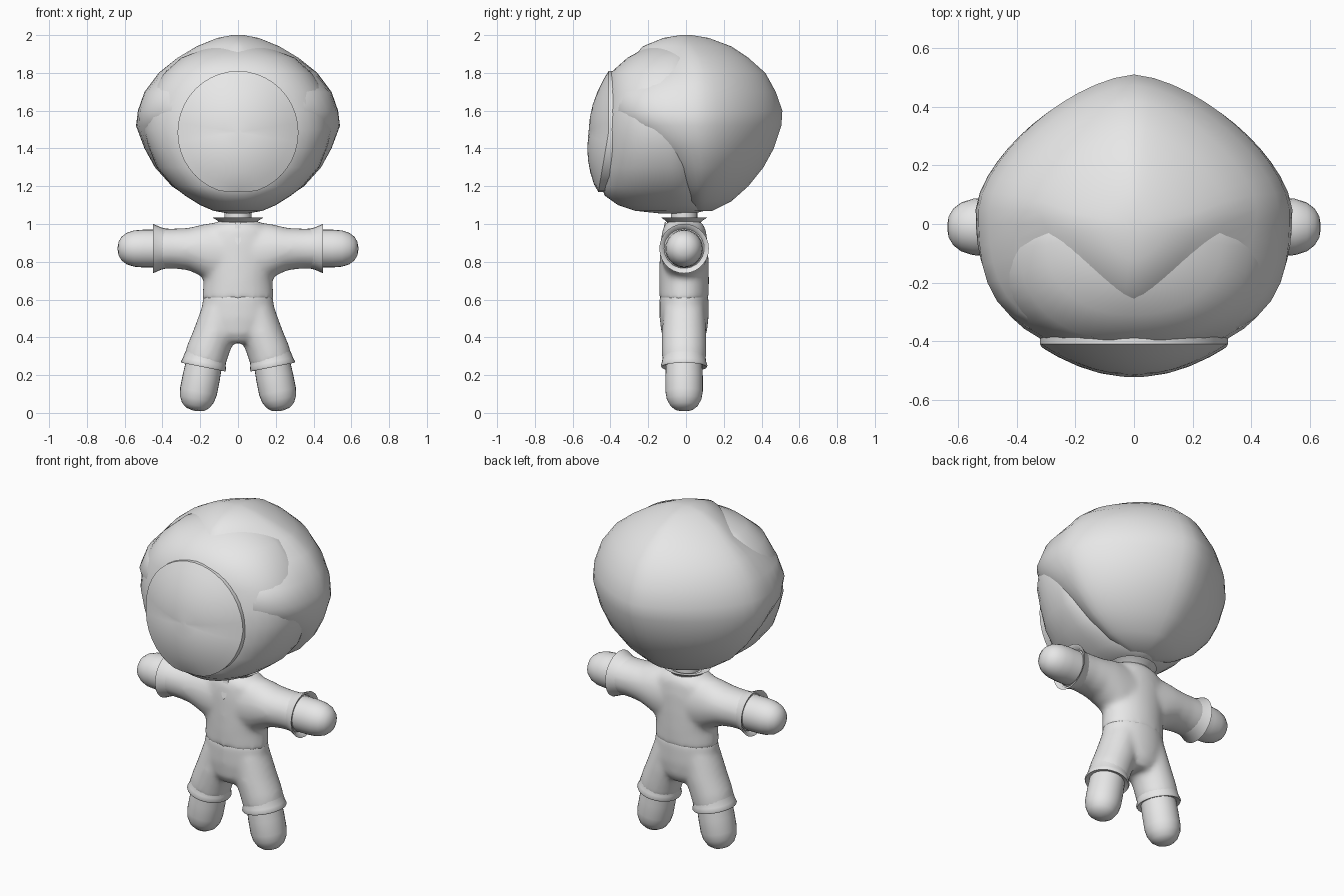
import bpy, bmesh
from math import sin, cos, pi
from mathutils import Vector

if "Cube" in bpy.data.objects:
    bpy.data.objects.remove(bpy.data.objects["Cube"])

GREY = (0.8, 0.8, 0.8, 1)
mat = bpy.data.materials.new("plain grey")
mat.use_nodes = True
mat.diffuse_color = GREY
mat.node_tree.nodes["Principled BSDF"].inputs["Base Color"].default_value = GREY
YC = -0.01  # depth centre of the body


def ring(centre, axis, rx, ry, n=28):
    """Ellipse round an axis lying in the XZ plane; ry is the depth radius."""
    a = Vector(axis).normalized()
    side = Vector((0, 1, 0)).cross(a)
    return [Vector(centre) + side * rx * cos(2 * pi * i / n)
            + Vector((0, ry * sin(2 * pi * i / n), 0)) for i in range(n)]


def build(name, lofts, capped=True, blend=False, angle=0.8):
    """One object from lofts, each a list of rings with equal point counts."""
    bm = bmesh.new()
    for rings in lofts:
        rows = [[bm.verts.new(p) for p in r] for r in rings]
        n = len(rows[0])
        for a, b in zip(rows, rows[1:]):
            for i in range(n):
                j = (i + 1) % n
                bm.faces.new((a[i], a[j], b[j], b[i]))
        if capped:
            bm.faces.new(rows[0])
            bm.faces.new(rows[-1])
    bmesh.ops.recalc_face_normals(bm, faces=bm.faces)
    me = bpy.data.meshes.new(name)
    bm.to_mesh(me)
    bm.free()
    me.materials.append(mat)
    ob = bpy.data.objects.new(name, me)
    bpy.context.collection.objects.link(ob)
    bpy.ops.object.select_all(action='DESELECT')
    bpy.context.view_layer.objects.active = ob
    ob.select_set(True)
    if blend:  # melt overlapping lofts into one soft cloth surface
        rm = ob.modifiers.new("Merge", 'REMESH')
        rm.mode = 'VOXEL'
        rm.voxel_size = 0.014
        rm.use_smooth_shade = True
        sm = ob.modifiers.new("Soften", 'SMOOTH')
        sm.factor = 0.5
        sm.iterations = 10
    else:
        bpy.ops.object.shade_smooth_by_angle(angle=angle)
    return ob


def head_ring(z, w, yc, yf, yb, pf, pb, n=48):
    """Cross-section with separate superellipse powers for front and back."""
    pts = []
    for i in range(n):
        t = 2 * pi * i / n
        c, s = cos(t), sin(t)
        p, d = (pb, yb - yc) if s > 0 else (pf, yc - yf)
        k = (abs(c) ** p + abs(s) ** p) ** (-1 / p)
        pts.append(Vector((w * c * k, yc + d * s * k, z)))
    return pts


# Hair shell: z, half width, y centre, front, back, front power
hair = [(2.0, .03, 0, -.03, .03, 2), (1.985, .11, 0, -.12, .12, 1.8),
        (1.94, .22, .01, -.23, .24, 1.5), (1.88, .32, .04, -.28, .33, 1.4),
        (1.8, .42, .05, -.34, .42, 1.9), (1.7, .495, .05, -.40, .475, 2.8),
        (1.6, .53, .05, -.41, .51, 3), (1.52, .54, .05, -.38, .505, 2.7),
        (1.4, .495, .07, -.28, .465, 2.3), (1.3, .44, .08, -.18, .41, 2),
        (1.2, .35, .08, -.08, .33, 2), (1.12, .23, .08, -.02, .24, 2),
        (1.07, .08, .08, .02, .14, 2)]
build("hair", [[head_ring(*r, 1.55) for r in hair]], angle=1.2)

# Front of the head
skull = [(1.955, .03, -.05, -.08, 0, 2), (1.94, .15, -.05, -.2, .07, 2),
         (1.88, .3, -.07, -.31, .1, 2.2), (1.8, .39, -.08, -.4, .12, 2.3),
         (1.7, .46, -.08, -.42, .14, 2.4), (1.6, .49, -.08, -.44, .15, 2.4),
         (1.5, .5, -.08, -.45, .15, 2.4), (1.4, .47, -.08, -.455, .15, 2.4),
         (1.3, .43, -.08, -.455, .15, 2.4), (1.2, .345, -.08, -.45, .15, 2.4),
         (1.15, .28, -.08, -.43, .15, 2.3), (1.1, .2, -.08, -.36, .13, 2.2),
         (1.07, .13, -.08, -.27, .1, 2), (1.055, .05, -.06, -.13, .04, 2)]
build("head", [[head_ring(*r, 2) for r in skull]], angle=1.2)

# Domed face plate, leaning forward at the chin
def face_ring(f, back=0.0, n=40):
    pts = []
    for i in range(n):
        t = 2 * pi * i / n
        dz = max(-.315, .325 * f * sin(t))
        lean = .055 * max(0, -dz) / .32
        pts.append(Vector((.32 * f * cos(t),
                           back - .41 - .105 * (1 - f * f) - lean, 1.485 + dz)))
    return pts


build("face", [[face_ring(1, .06)] + [face_ring(f) for f in (1, .85, .65, .45, .25, .06)]])

# Neck and flared collar
UP = (0, 0, 1)
build("neck", [[ring((0, YC, z), UP, .072, .07) for z in (.98, 1.1)]])
build("collar", [[ring((0, YC, z), UP, r, r * .9) for z, r in
                  ((.995, .1), (1.01, .1), (1.022, .115), (1.034, .135),
                   (1.03, .1), (1.01, .07))]], capped=False)

# Shirt: torso and sleeves melted together
torso = [ring((0, YC, z), UP, w, d) for z, w, d in
         ((.6, .19, .13), (.7, .183, .132), (.8, .2, .13), (.9, .21, .125),
          (.97, .185, .115), (1.0, .14, .1), (1.02, .09, .08))]
sleeves = [[ring((s * x, YC, z), (s, 0, 0), r, d) for x, z, r, d in
            ((.05, .84, .17, .12), (.15, .85, .155, .122), (.2, .86, .135, .122),
             (.26, .867, .113, .118), (.34, .87, .106, .112), (.44, .87, .108, .112))]
           for s in (-1, 1)]
build("shirt", [torso] + sleeves, blend=True)

# Neck placket: a narrow pointed plate on the chest
placket = [Vector(p) for p in ((-.016, 0, 1.01), (.016, 0, 1.01), (.016, 0, .91),
                               (0, 0, .888), (-.016, 0, .91))]
build("placket", [[[p + Vector((0, y + (1 - p.z) * -.22, 0)) for p in placket]
                   for y in (-.114, -.107)]])

# Trousers: hips and legs melted together
hips = [ring((0, YC, z), UP, w, d) for z, w, d in
        ((.64, .175, .122), (.61, .187, .13), (.5, .197, .13),
         (.42, .17, .12), (.37, .1, .09))]
legs = [[ring((s * x, YC, z), (s * .2, 0, -1), r, d) for x, z, r, d in
         ((.09, .55, .1, .11), (.125, .42, .112, .118),
          (.16, .33, .114, .118), (.18, .26, .112, .115))] for s in (-1, 1)]
build("trousers", [hips] + legs, blend=True)

for s, side in ((1, "left"), (-1, "right")):
    # Flared sleeve cuff, open at the wrist
    build(side + "_sleeve_cuff",
          [[ring((s * x, YC, .87), (s, 0, 0), r, r) for x, r in
            ((.37, .103), (.41, .113), (.45, .131), (.443, .114), (.41, .095))]],
          capped=False)
    # Mitten hand
    build(side + "_hand",
          [[ring((s * x, YC, .87), (s, 0, 0), r, r) for x, r in
            ((.38, .1), (.5, .1), (.55, .096), (.59, .083), (.617, .062),
             (.632, .036), (.637, .008))]])
    # Trouser hem, tilted along the leg
    axis = Vector((s * .2, 0, -1)).normalized()
    knee = Vector((s * .178, YC, .27))
    build(side + "_trouser_hem",
          [[ring(knee + axis * t, axis, r, r + .002) for t, r in
            ((-.035, .11), (0, .115), (.02, .122), (.028, .118), (.02, .095))]],
          capped=False)
    # Rounded foot
    build(side + "_foot",
          [[ring(knee + axis * t, axis, r, r) for t, r in
            ((-.04, .094), (.08, .099), (.16, .099), (.2, .092), (.235, .074),
             (.256, .048), (.264, .01))]])
